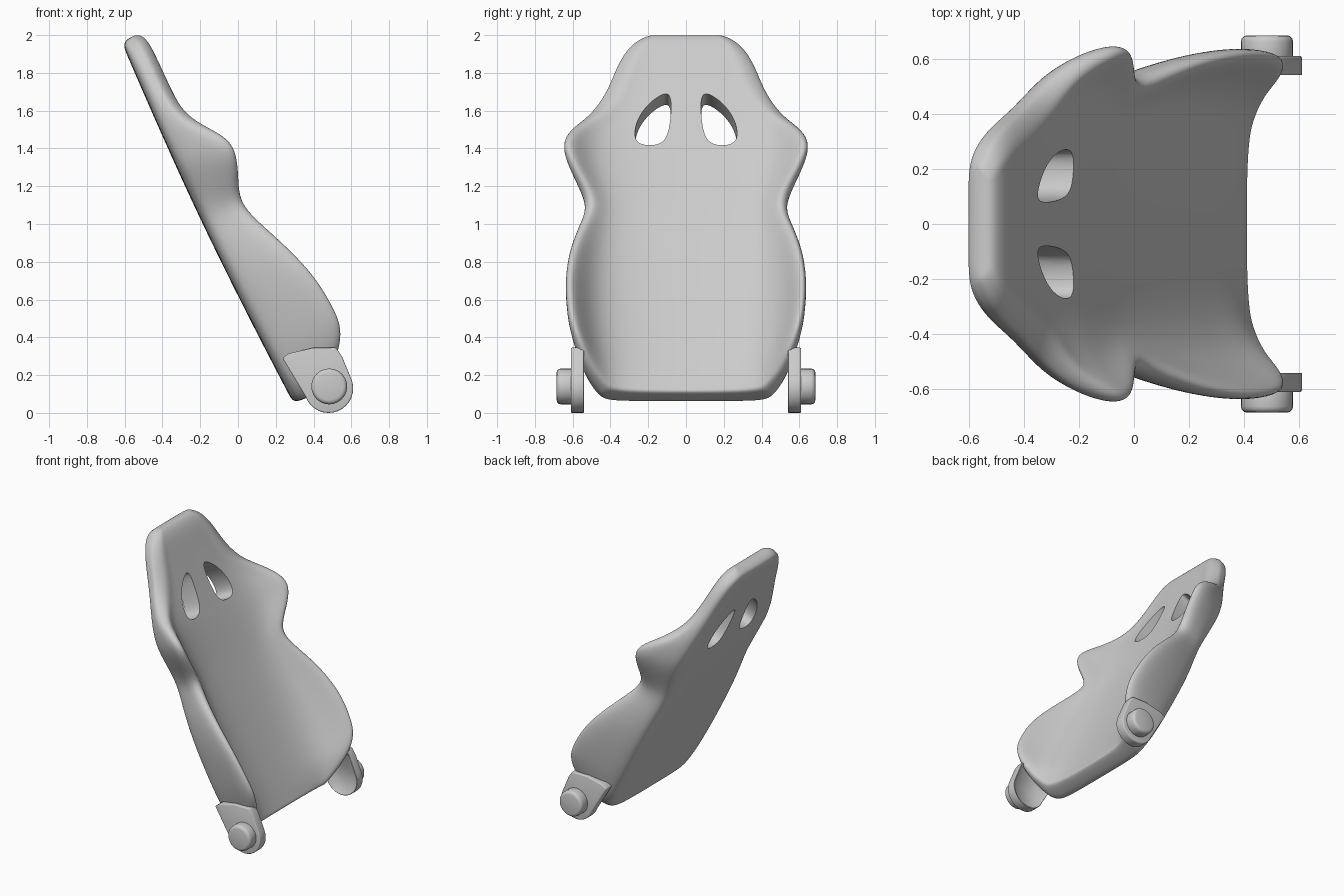
import bpy, bmesh, math
from mathutils import Vector

if "Cube" in bpy.data.objects:
    bpy.data.objects.remove(bpy.data.objects["Cube"])

grey = bpy.data.materials.new("seat_grey")
grey.use_nodes = True
grey.diffuse_color = (0.6, 0.6, 0.6, 1)
grey.node_tree.nodes["Principled BSDF"].inputs["Base Color"].default_value = (0.6, 0.6, 0.6, 1)


def place(s, y, n):
    """Reclined frame: s runs up the backrest, n points out of its front."""
    return Vector((0.3 - 0.43 * s + 0.903 * n, y, 0.06 + 0.903 * s + 0.43 * n))


def make(name, bm):
    bmesh.ops.recalc_face_normals(bm, faces=bm.faces)
    mesh = bpy.data.meshes.new(name)
    bm.to_mesh(mesh)
    bm.free()
    mesh.materials.append(grey)
    obj = bpy.data.objects.new(name, mesh)
    bpy.context.collection.objects.link(obj)
    return obj


def loft(name, rings, cap):
    """Skin a stack of closed rings; cap lists the end faces as ring indices."""
    bm = bmesh.new()
    rows = [[bm.verts.new(p) for p in ring] for ring in rings]
    count = len(rows[0])
    for a, b in zip(rows, rows[1:]):
        for i in range(count):
            j = (i + 1) % count
            bm.faces.new((a[i], a[j], b[j], b[i]))
    for row in (rows[0], rows[-1]):
        for face in cap:
            bm.faces.new([row[i] for i in face])
    return make(name, bm)


def finish(obj, angle=40):
    """Apply the modifiers and smooth all but the sharp edges."""
    bpy.ops.object.select_all(action='DESELECT')
    bpy.context.view_layer.objects.active = obj
    obj.select_set(True)
    for mod in list(obj.modifiers):
        bpy.ops.object.modifier_apply(modifier=mod.name)
    bpy.ops.object.shade_smooth_by_angle(angle=math.radians(angle))


# Shell sections: height, bolster half width, bolster depth, back half width
sections = [
    (-0.01, 0.43, 0.14, 0.42), (0.015, 0.46, 0.17, 0.45), (0.07, 0.52, 0.24, 0.49),
    (0.15, 0.565, 0.33, 0.52), (0.25, 0.605, 0.385, 0.535), (0.36, 0.625, 0.39, 0.545),
    (0.55, 0.635, 0.375, 0.55), (0.76, 0.61, 0.31, 0.545), (0.95, 0.55, 0.23, 0.515),
    (1.08, 0.505, 0.19, 0.49), (1.20, 0.575, 0.24, 0.51), (1.32, 0.64, 0.285, 0.54),
    (1.42, 0.645, 0.275, 0.55), (1.54, 0.585, 0.18, 0.515), (1.65, 0.485, 0.12, 0.465),
    (1.79, 0.395, 0.115, 0.405), (1.92, 0.35, 0.115, 0.36), (2.02, 0.3, 0.112, 0.31),
    (2.08, 0.245, 0.1, 0.255), (2.115, 0.185, 0.075, 0.19),
]


def shell_ring(s, w, tip, wb):
    headrest = s > 1.6
    wave = math.sin(math.pi * max(0, min(s, 2.1)) / 2.1)
    back = -0.01 - 0.025 * wave
    if s > 2.1 or s < 0:
        back = 0.008
    w, wb = w + 0.02, wb + 0.01
    tip += 0.012 + 0.09 * max(0, tip - 0.115)
    front = min(tip, 0.125 - 0.022 * wave)
    depth = tip - back
    rim = min(0.045, depth * 0.28)
    inset = 0.08 if headrest else 0.05
    rear_half = [(0, back), (0.45 * wb, back), (0.9 * wb, back + 0.1 * rim),
                 (wb, back + rim), (wb + 0.6 * (w - wb), back + 0.5 * depth)]
    front_half = [(0, front), (0.48 * w, front + 0.05 * (tip - front)),
                  (0.77 * w, front + 0.32 * (tip - front)),
                  (w - inset * min(1, w / 0.4), tip), (w, tip - rim)]
    if headrest:
        front_half[2] = (0.65 * w, front)

    def both(half):
        return [(-y, n) for y, n in half[:0:-1]] + half
    return [place(s, y, n) for y, n in both(rear_half) + both(front_half)[::-1]]


strip = [(j, j + 1, 16 - j, 17 - j) for j in range(8)]
shell = loft("seat_shell", [shell_ring(*sec) for sec in sections], strip)
sub = shell.modifiers.new("Smooth", 'SUBSURF')
sub.levels = sub.render_levels = 3

# Harness openings, flared toward both faces
opening = [(0.085, 1.74), (0.13, 1.735), (0.2, 1.68), (0.25, 1.6), (0.267, 1.51),
           (0.24, 1.462), (0.16, 1.462), (0.11, 1.49), (0.09, 1.59)]
cutters = []
for side in (-1, 1):
    rings = []
    for n, size in ((-0.25, 1.4), (0.04, 0.95), (0.35, 1.4)):
        rings.append([place(1.59 + (s - 1.59) * size, side * (0.17 + (y - 0.17) * size), n)
                      for y, s in opening])
    cutter = loft("opening_cutter", rings, [range(len(opening))])
    smooth = cutter.modifiers.new("Round", 'SUBSURF')
    smooth.levels = smooth.render_levels = 2
    finish(cutter)
    cutter.hide_render = True
    cut = shell.modifiers.new("Opening", 'BOOLEAN')
    cut.object = cutter
    cut.solver = 'EXACT'
    cutters.append(cutter)
finish(shell, 50)
for cutter in cutters:
    bpy.data.objects.remove(cutter)


def arc(cx, cz, r, start, end, steps):
    angles = [math.radians(start + (end - start) * i / steps) for i in range(steps + 1)]
    return [(cx + r * math.cos(a), cz + r * math.sin(a)) for a in angles]


# Hinge brackets and pivot bosses on both sides
plate = [(0.235, 0.29), (0.27, 0.315), (0.40, 0.345), (0.52, 0.345), (0.55, 0.3)]
plate += arc(0.48, 0.13, 0.13, 25, -160, 16)
boss = arc(0.483, 0.14, 0.095, 0, 345, 23)


def prism(name, outline, side, inner, outer, bevel, recess=0):
    rings = [[(x, side * y, z) for x, z in outline] for y in (inner, outer)]
    obj = loft(name, rings, [range(len(outline))])
    if recess:
        bm = bmesh.new()
        bm.from_mesh(obj.data)
        face = next(f for f in bm.faces if f.normal.y * side < -0.9)
        bmesh.ops.inset_region(bm, faces=[face], thickness=0.04)
        bmesh.ops.translate(bm, verts=face.verts, vec=(0, side * recess, 0))
        bm.to_mesh(obj.data)
        bm.free()
    mod = obj.modifiers.new("Bevel", 'BEVEL')
    mod.width = bevel
    mod.segments = 3
    mod.limit_method = 'ANGLE'
    mod.angle_limit = math.radians(50)
    finish(obj)


for side, label in ((-1, "right"), (1, "left")):
    prism(label + "_hinge_bracket", plate, side, 0.537, 0.61, 0.01, recess=0.03)
    prism(label + "_pivot_boss", boss, side, 0.59, 0.685, 0.022)
